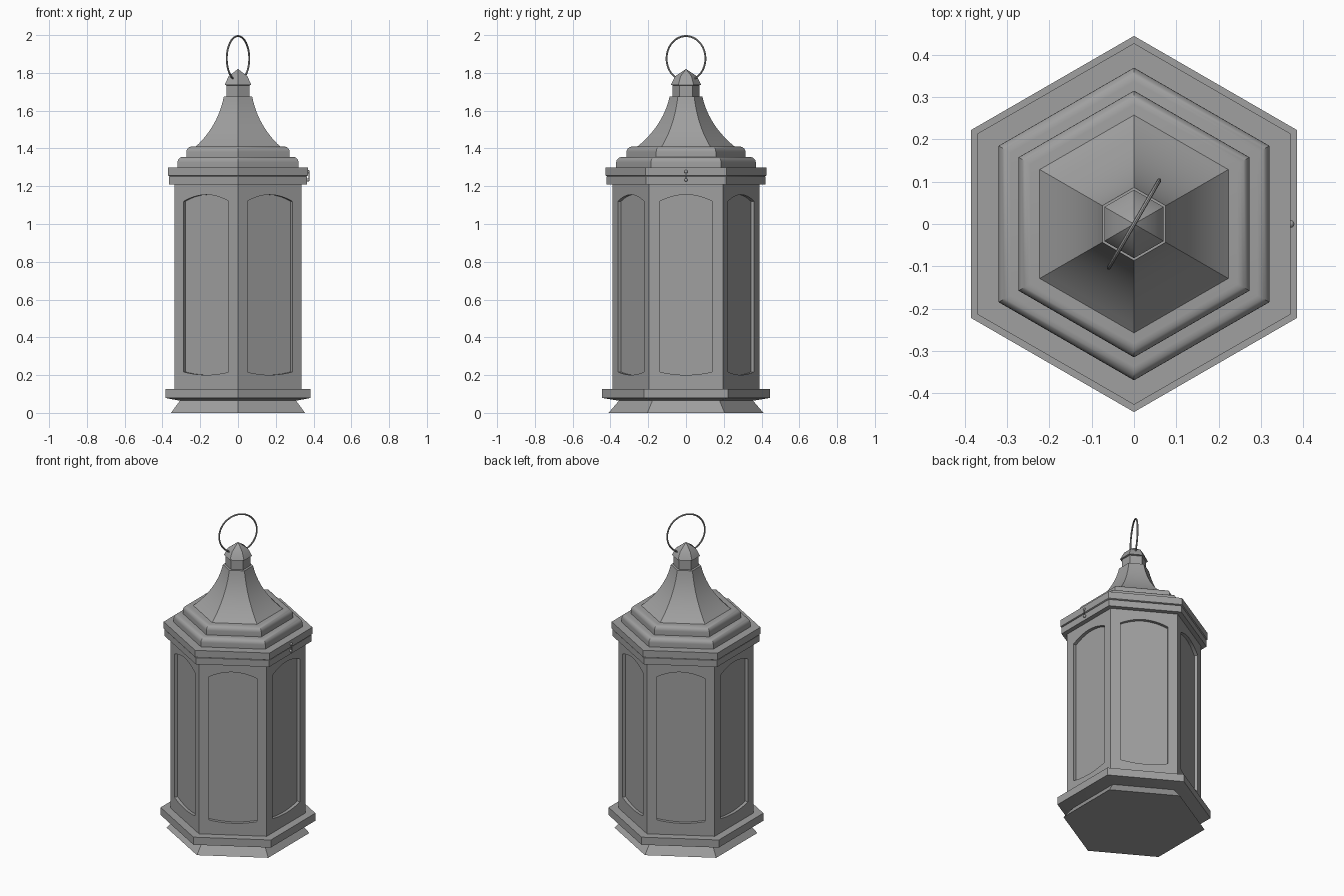
import bpy, bmesh, math
from mathutils import Matrix, Vector

cube = bpy.data.objects.get("Cube")
if cube:
    bpy.data.objects.remove(cube, do_unlink=True)

# One grey metal for the whole lantern
metal = bpy.data.materials.new("grey_metal")
metal.use_nodes = True
grey = (0.35, 0.35, 0.35, 1)
metal.diffuse_color = grey
metal.node_tree.nodes["Principled BSDF"].inputs["Base Color"].default_value = grey


def finish(name, bm):
    bmesh.ops.recalc_face_normals(bm, faces=bm.faces)
    mesh = bpy.data.meshes.new(name)
    bm.to_mesh(mesh)
    bm.free()
    mesh.materials.append(metal)
    ob = bpy.data.objects.new(name, mesh)
    bpy.context.collection.objects.link(ob)
    bpy.ops.object.select_all(action='DESELECT')
    ob.select_set(True)
    bpy.context.view_layer.objects.active = ob
    bpy.ops.object.shade_smooth_by_angle(angle=math.radians(30))
    return ob


def hex_loft(name, profile):
    """Closed hexagonal solid from (apothem, z) pairs, corners on the y axis."""
    bm = bmesh.new()
    rings = []
    for a, z in profile:
        r = a / math.cos(math.pi / 6)
        angles = [math.radians(30 + 60 * i) for i in range(6)]
        rings.append([bm.verts.new((r * math.cos(t), r * math.sin(t), z)) for t in angles])
    for lo, hi in zip(rings, rings[1:]):
        for i in range(6):
            j = (i + 1) % 6
            bm.faces.new((lo[i], lo[j], hi[j], hi[i]))
    bm.faces.new(rings[0][::-1])
    bm.faces.new(rings[-1])
    return finish(name, bm)


def rounded_step(a, z0, z1, r, steps=6):
    """Profile of a step whose upper edge is rounded by r."""
    arc = [(a - r + r * math.cos(t), z1 - r + r * math.sin(t))
           for t in (math.pi / 2 * k / steps for k in range(steps + 1))]
    return [(a, z0)] + arc


# Foot and base plate
hex_loft("flared_foot", [(0.355, 0), (0.305, 0.068)])
hex_loft("base_plate", [(0.30, 0.063), (0.385, 0.079), (0.385, 0.127)])

# Body: six walls, each with a recessed panel arched at top and bottom
APO, HALF, WIN, DEPTH, ARC = 0.337, 0.337 * math.tan(math.pi / 6), 0.138, 0.02, 14
us = [WIN * (2 * k / ARC - 1) for k in range(ARC + 1)]
outline = [(u, 0.217 - 0.016 * (1 - (u / WIN) ** 2)) for u in us]
outline += [(u, 1.12 + 0.035 * (1 - (u / WIN) ** 2)) for u in reversed(us)]
frame = [(-HALF, 0.12), (HALF, 0.12), (HALF, 1.215), (-HALF, 1.215)]
bm = bmesh.new()
for i in range(6):
    turn = Matrix.Rotation(math.radians(60 * i), 4, 'Z')

    def ring(points, x):
        return [bm.verts.new(turn @ Vector((x, u, z))) for u, z in points]

    outer, rim, back = ring(frame, APO), ring(outline, APO), ring(outline, APO - DEPTH)
    edges = [bm.edges.new((loop[k - 1], loop[k])) for loop in (outer, rim) for k in range(len(loop))]
    bmesh.ops.triangle_fill(bm, edges=edges, use_beauty=True, normal=turn @ Vector((1, 0, 0)))
    for k in range(len(rim)):
        bm.faces.new((rim[k - 1], rim[k], back[k], back[k - 1]))
    bm.faces.new(back)
bmesh.ops.remove_doubles(bm, verts=bm.verts, dist=0.0001)
finish("body_walls", bm)

# Rim of the body and rim of the lid
hex_loft("body_rim", [(0.365, 1.21), (0.365, 1.251), (0.36, 1.254)])
hex_loft("lid_rim", [(0.365, 1.254), (0.37, 1.257), (0.37, 1.30)])

# Stepped lid, concave roof, neck and finial
hex_loft("lower_step", rounded_step(0.32, 1.295, 1.355, 0.028))
hex_loft("upper_step", rounded_step(0.273, 1.35, 1.41, 0.028))
p0, p1, p2 = Vector((0.225, 1.408)), Vector((0.105, 1.52)), Vector((0.075, 1.675))
roof = []
for k in range(13):
    t = k / 12
    roof.append(tuple(p0 * (1 - t) ** 2 + p1 * 2 * t * (1 - t) + p2 * t * t))
hex_loft("curved_roof", roof)
hex_loft("neck", [(0.061, 1.67), (0.061, 1.74)])
hex_loft("finial", [(0.058, 1.733), (0.07, 1.737), (0.05, 1.782), (0.001, 1.82)])


def torus(name, big, small, location, turn, n=48):
    bm = bmesh.new()
    m = 8
    grid = []
    for i in range(n):
        a = 2 * math.pi * i / n
        row = []
        for j in range(m):
            b = 2 * math.pi * j / m
            r = big + small * math.cos(b)
            p = turn @ Vector((r * math.cos(a), small * math.sin(b), r * math.sin(a)))
            row.append(bm.verts.new(p + Vector(location)))
        grid.append(row)
    for i in range(n):
        for j in range(m):
            a, b = grid[i - 1], grid[i]
            bm.faces.new((a[j - 1], a[j], b[j], b[j - 1]))
    return finish(name, bm)


# Carrying ring through the finial
torus("carrying_ring", 0.119, 0.005, (0, 0, 1.876), Matrix.Rotation(math.radians(60), 3, 'Z'))

# Latch: two small knobs and a hook between them
for name, z in (("upper_latch_knob", 1.277), ("lower_latch_knob", 1.233)):
    bm = bmesh.new()
    bmesh.ops.create_uvsphere(bm, u_segments=12, v_segments=8, radius=0.009,
                              matrix=Matrix.Translation((0.37, 0, z)))
    finish(name, bm)
bm = bmesh.new()
bmesh.ops.create_cone(bm, cap_ends=True, segments=8, radius1=0.003, radius2=0.003, depth=0.05,
                      matrix=Matrix.Translation((0.375, 0, 1.255)))
finish("latch_hook", bm)
